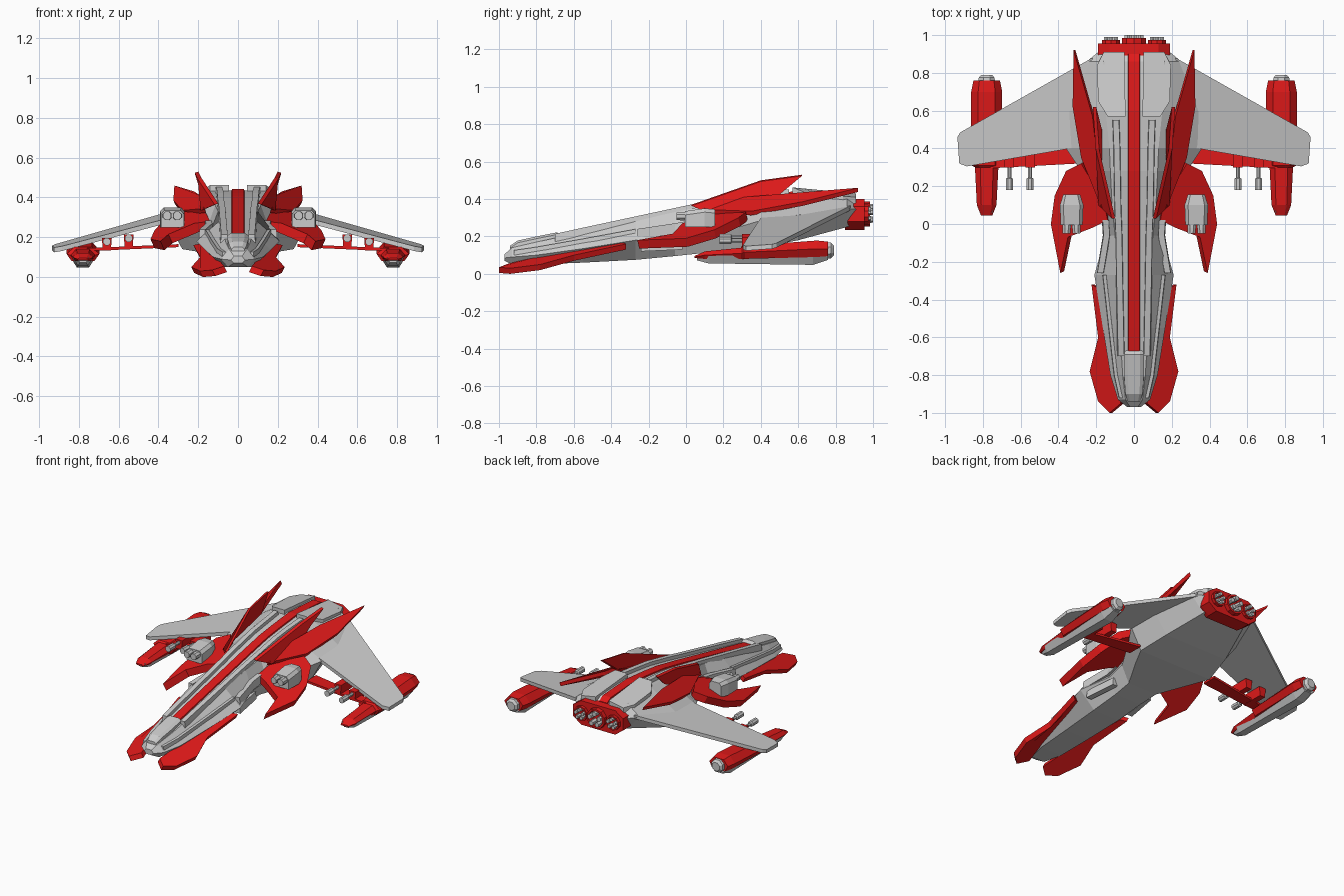
import bpy, bmesh, math
from mathutils import Vector

red = bpy.data.materials.new("red_paint")
red.diffuse_color = (0.75, 0.01, 0.01, 1)


def finish(name, bm, mat=None, mirror=False):
    bmesh.ops.recalc_face_normals(bm, faces=bm.faces)
    me = bpy.data.meshes.new(name)
    bm.to_mesh(me)
    bm.free()
    ob = bpy.data.objects.new(name, me)
    bpy.context.collection.objects.link(ob)
    if mat:
        me.materials.append(mat)
    if mirror:
        ob.modifiers.new("mirror", 'MIRROR').use_mirror_merge = False
    return ob


def loft(name, rings, mat=None, mirror=False):
    """Skin equal-length closed rings and cap both ends."""
    bm = bmesh.new()
    vs = [[bm.verts.new(p) for p in r] for r in rings]
    n = len(vs[0])
    for a, b in zip(vs, vs[1:]):
        for i in range(n):
            bm.faces.new((a[i], a[(i + 1) % n], b[(i + 1) % n], b[i]))
    bm.faces.new(vs[0])
    bm.faces.new(vs[-1])
    return finish(name, bm, mat, mirror)


def plate(name, outline, offset, mat=None):
    """Mirrored plate: outline thickened by an offset vector."""
    off = Vector(offset)
    return loft(name, [outline, [Vector(p) + off for p in outline]], mat, True)


def rail(name, path, w, h, mat=None, mirror=True):
    """Trapezoid bar following a path of points on its base."""
    return loft(name, [[(x - w / 2, y, z - .02), (x + w / 2, y, z - .02),
                        (x + w * .4, y, z + h), (x - w * .4, y, z + h)]
                       for x, y, z in path], mat, mirror)


def tube(name, x, z, stages, sides=8, mat=None, mirror=True):
    """Turned part along y from (y, radius) stages."""
    return loft(name, [[(x + r * math.cos((i + .5) * math.tau / sides), y,
                         z + r * math.sin((i + .5) * math.tau / sides))
                        for i in range(sides)] for y, r in stages], mat, mirror)


# Fuselage stations: y, belly z, belly half width, side half width, side z, deck half width, deck z
stations = [
    (-.97, .07, .02, .035, .085, .02, .105), (-.93, .05, .05, .085, .09, .045, .14),
    (-.80, .05, .08, .125, .10, .06, .17), (-.55, .06, .09, .165, .135, .075, .225),
    (-.27, .075, .10, .21, .18, .09, .285), (-.06, .095, .10, .15, .20, .10, .33),
    (.08, .11, .11, .165, .22, .115, .36), (.28, .13, .22, .28, .25, .125, .40),
    (.40, .14, .28, .36, .285, .13, .415), (.60, .18, .24, .34, .315, .15, .435),
    (.86, .25, .16, .25, .35, .16, .42), (.91, .27, .14, .19, .345, .13, .39)]


def lerp_station(y, k):
    for a, b in zip(stations, stations[1:]):
        if a[0] <= y <= b[0]:
            return a[k] + (b[k] - a[k]) * (y - a[0]) / (b[0] - a[0])


def deck(y):
    return lerp_station(y, 6)


loft("fuselage", [[(-wb, y, zb), (wb, y, zb), (ws, y, zs), (wt, y, zt),
                   (-wt, y, zt), (-ws, y, zs)]
                  for y, zb, wb, ws, zs, wt, zt in stations])

# Spine stripe, deck rails and shoulder trim
ys = (-.70, -.55, -.27, -.06, .08, .28, .40, .60, .86)
rail("spine_stripe", [(0, y, deck(y)) for y in ys + (.90,)], .075, .008, red, False)
rail("deck_rail", [(lerp_station(y, 5) * .35 + .045, y, deck(y)) for y in ys[:-2] + (.55,)], .04, .022)
rail("shoulder_trim", [(lerp_station(y, 5) * .45 + lerp_station(y, 3) * .55, y,
                        deck(y) * .45 + lerp_station(y, 4) * .55)
                       for y in (-.92, -.80, -.55, -.27)], .022, .012)
plate("rear_deck_panel", [(.045, .57, .462), (.14, .57, .462), (.19, .65, .43), (.195, .84, .415),
                          (.16, .91, .41), (.05, .91, .43)], (0, 0, -.04))

# Canopy and nose bumper
loft("canopy", [[(-w, y, b), (w, y, b), (w * .95, y, t - .012), (w * .6, y, t),
                 (-w * .6, y, t), (-w * .95, y, t - .012)]
                for y, w, b, t in ((-.94, .035, .11, .15), (-.90, .048, .13, .178),
                                   (-.80, .055, .15, .20), (-.69, .055, .18, .222),
                                   (-.67, .05, .18, .205))])
plate("nose_guard", [(.225, -.32, .16), (.19, -.60, .10), (.235, -.78, .05), (.19, -.94, .03),
                     (.13, -1.0, .035), (.07, -.95, .055), (.10, -.80, .09), (.13, -.60, .125),
                     (.19, -.34, .168)], (-.015, 0, -.03), red)

# Waist vents
rail("waist_vent", [(.178, -.26, .205), (.145, -.06, .235), (.15, .02, .25)], .04, .035)
rail("waist_duct", [(.165, -.24, .14), (.135, -.02, .15)], .04, .03)

# Swept upper fins
plate("inner_fin", [(.10, .03, .37), (.185, .40, .50), (.20, .62, .53), (.17, .50, .43),
                    (.20, .35, .37), (.17, .10, .34)], (.018, 0, -.006), red)
plate("outer_fin", [(.17, .08, .345), (.28, .35, .335), (.325, .62, .385), (.32, .92, .46),
                    (.22, .57, .43), (.19, .30, .41)], (-.01, 0, -.022), red)

# Main wings
plate("wing", [(.28, .41, .315), (.885, .305, .155), (.925, .32, .148), (.935, .46, .158),
               (.92, .485, .165), (.22, .88, .365)], (0, 0, -.024))

# Cheek armour and its twin cannon
plate("cheek_armour", [(.14, .02, .28), (.22, -.02, .27), (.35, -.07, .215), (.39, -.26, .18),
                       (.44, 0, .19), (.42, .15, .235), (.36, .28, .30), (.28, .32, .33),
                       (.16, .12, .32)], (-.02, .01, -.045), red)
loft("cannon_housing", [[(.33 - w, y, .25), (.33 + w, y, .25), (.33 + w, y, t - .02),
                         (.33 + w * .7, y, t), (.33 - w * .7, y, t), (.33 - w, y, t - .02)]
                        for y, w, t in ((-.005, .058, .335), (.10, .062, .35), (.155, .045, .345))],
     None, True)
for i, x in enumerate((.305, .357)):
    tube(f"cannon_barrel_{i}", x, .308, [(-.05, .022), (-.02, .024), (.03, .024)])

# Red pylons under the wing with slim guns
plate("pylon", [(.30, .32, .165), (.76, .295, .145), (.76, .36, .145), (.30, .42, .165)],
      (0, 0, -.015), red)
for i, (x, z) in enumerate(((.55, .195), (.66, .178))):
    tube(f"wing_gun_{i}", x, z, [(.18, .02), (.24, .02), (.245, .011), (.37, .011)])
    loft(f"gun_mount_{i}", [[(x - .02, y, z - .045), (x + .02, y, z - .045),
                             (x + .025, y, z + .018), (x - .025, y, z + .018)]
                            for y in (.30, .46)], red, True)

# Wing pods: red upper body, grey keel, rear thruster
pod = [(.045, .03, .085, .095), (.10, .052, .08, .12), (.30, .062, .08, .14),
       (.31, .082, .08, .15), (.70, .082, .09, .178), (.76, .07, .095, .172)]
loft("pod_body", [[(.78 - w * .7, y, b), (.78 + w * .7, y, b), (.78 + w, y, (b + t) / 2),
                   (.78 + w * .55, y, t), (.78 - w * .55, y, t), (.78 - w, y, (b + t) / 2)]
                  for y, w, b, t in pod], red, True)
loft("pod_keel", [[(.78 - w * .5, y, b), (.78 + w * .5, y, b), (.78 + w, y, .098), (.78 - w, y, .098)]
                  for y, w, b in ((.06, .03, .072), (.12, .05, .056), (.68, .062, .048), (.76, .05, .075))],
     None, True)
tube("pod_thruster", .78, .125, [(.74, .05), (.775, .045), (.79, .03)])

# Engine block with three clustered nozzles
loft("engine_block", [[(-.19 * s, y, .28), (-.13 * s, y, .235), (.13 * s, y, .235), (.19 * s, y, .28),
                       (.19 * s, y, .36), (.13 * s, y, .40), (-.13 * s, y, .40), (-.19 * s, y, .36)]
                      for y, s in ((.85, .95), (.88, 1), (.955, 1))], red)
for i, (x, r, back) in enumerate(((-.122, .05, .975), (0, .068, .985), (.122, .05, .975))):
    tube(f"nozzle_shroud_{i}", x, .32, [(.94, r), (back, r), (back, r * .8), (.95, r * .75)],
         10, red, False)
    for k in range(5):
        a = k * math.tau / 5 + math.pi / 2
        tube(f"nozzle_jet_{i}_{k}", x + r * .55 * math.cos(a), .32 + r * .55 * math.sin(a),
             [(.94, r * .27), (back + .015, r * .24)], 6, None, False)
